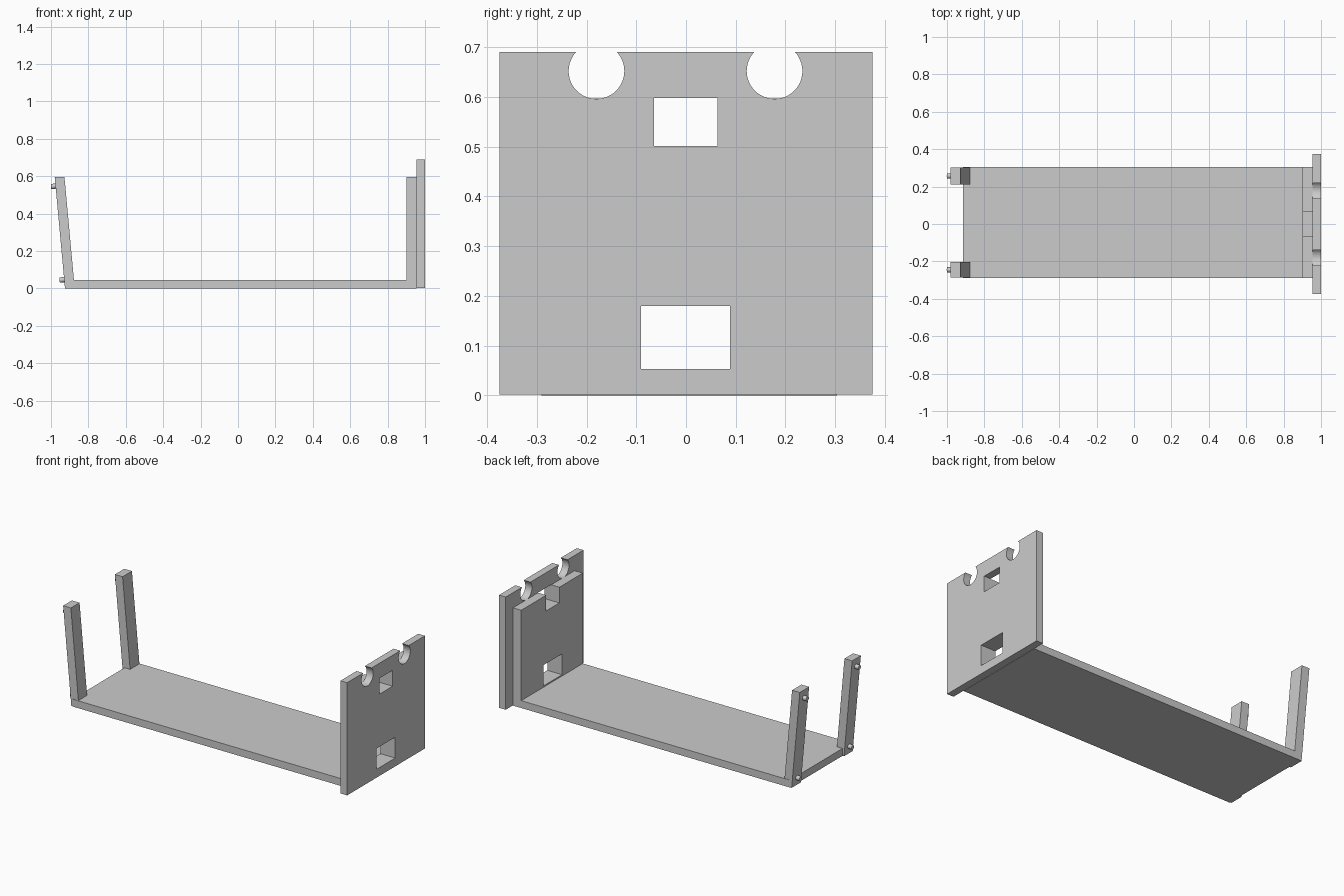
import bpy, math
from mathutils import Vector

cube = bpy.data.objects.get("Cube")
if cube:
    bpy.data.objects.remove(cube, do_unlink=True)

# Single grey material
grey = bpy.data.materials.new("plain grey")
grey.use_nodes = True
colour = (0.6, 0.6, 0.6, 1)
grey.diffuse_color = colour
grey.node_tree.nodes["Principled BSDF"].inputs["Base Color"].default_value = colour


def prism(name, profile, axis, lo, hi):
    """Extrude a 2D outline along x (outline in y, z) or y (outline in x, z)."""
    def place(p, d):
        return (d, p[0], p[1]) if axis == "x" else (p[0], d, p[1])
    n = len(profile)
    verts = [place(p, d) for d in (lo, hi) for p in profile]
    faces = [list(range(n))[::-1], list(range(n, 2 * n))]
    faces += [[i, (i + 1) % n, n + (i + 1) % n, n + i] for i in range(n)]
    if axis == "y":
        faces = [f[::-1] for f in faces]
    mesh = bpy.data.meshes.new(name)
    mesh.from_pydata(verts, [], faces)
    mesh.materials.append(grey)
    obj = bpy.data.objects.new(name, mesh)
    bpy.context.collection.objects.link(obj)
    return obj


def rect(a0, a1, b0, b1):
    return [(a0, b0), (a1, b0), (a1, b1), (a0, b1)]


def circle(cy, cz, r, n=48):
    return [(cy + r * math.cos(2 * math.pi * i / n), cz + r * math.sin(2 * math.pi * i / n))
            for i in range(n)]


def cut(target, outline, name):
    cutter = prism(name, outline, "x", 0.8, 1.1)
    cutter.hide_render = True
    cutter.hide_viewport = True
    cutter.display_type = "WIRE"
    mod = target.modifiers.new(name, "BOOLEAN")
    mod.operation = "DIFFERENCE"
    mod.solver = "EXACT"
    mod.object = cutter


# Floor board and the two layers of the end wall
prism("base_board", rect(-0.915, 0.9, 0, 0.045), "y", -0.29, 0.304)
inner = prism("inner_end_plate", rect(-0.29, 0.304, 0, 0.597), "x", 0.9, 0.955)
outer = prism("outer_end_plate", rect(-0.375, 0.375, 0.002, 0.69), "x", 0.955, 1)

# Openings: lower window through both, upper window (open notch in the inner plate)
lower = rect(-0.09, 0.088, 0.053, 0.18)
cut(inner, lower, "inner_lower_window_cutter")
cut(outer, lower, "outer_lower_window_cutter")
cut(inner, rect(-0.064, 0.063, 0.501, 0.65), "inner_notch_cutter")
cut(outer, rect(-0.064, 0.063, 0.501, 0.598), "outer_upper_window_cutter")
for side, y in (("right", -0.18), ("left", 0.178)):
    cut(outer, circle(y, 0.652, 0.056), side + "_round_notch_cutter")

# Leaning posts, each with two round pegs square to the outer face
post = [(-0.925, 0), (-0.873, 0), (-0.928, 0.597), (-0.98, 0.597)]
outward = Vector((-0.597, 0, -0.055)).normalized()
for side, y0, y1 in (("front", -0.287, -0.203), ("back", 0.212, 0.302)):
    prism(side + "_post", post, "y", y0, y1)
    for level, x, z in (("lower", -0.929, 0.047), ("upper", -0.975, 0.547)):
        centre = Vector((x, (y0 + y1) / 2, z)) + outward * 0.008
        bpy.ops.mesh.primitive_cylinder_add(vertices=24, radius=0.014, depth=0.034, location=centre)
        peg = bpy.context.object
        peg.name = f"{side}_{level}_peg"
        peg.rotation_euler = outward.to_track_quat("Z", "Y").to_euler()
        peg.data.materials.append(grey)
        bpy.ops.object.shade_smooth_by_angle()
